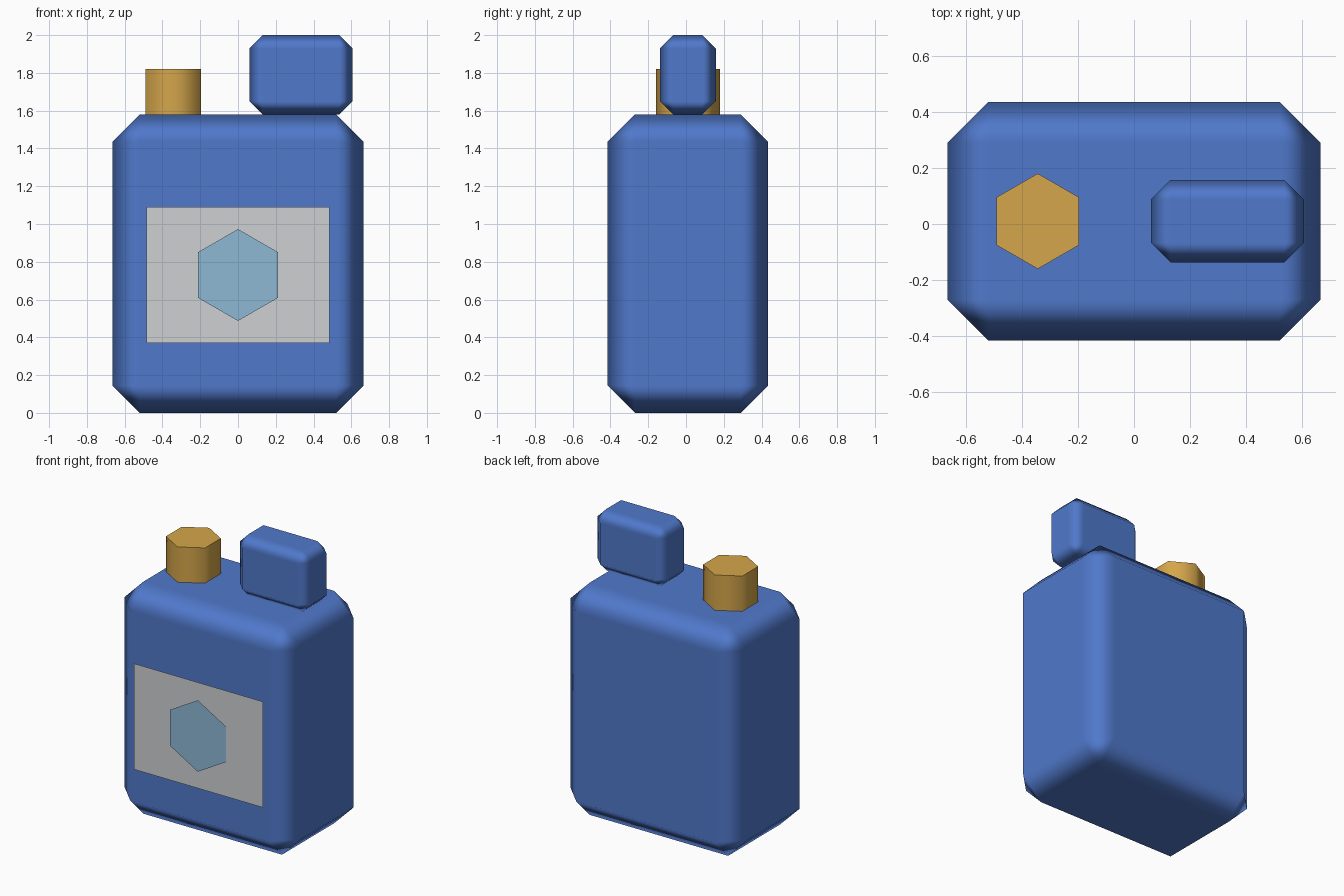
import bpy
from math import radians

# Remove the default cube
cube = bpy.data.objects.get("Cube")
if cube:
    bpy.data.objects.remove(cube, do_unlink=True)


def material(name, rgb):
    mat = bpy.data.materials.new(name)
    mat.use_nodes = True
    mat.diffuse_color = (*rgb, 1)
    for node in mat.node_tree.nodes:
        if node.type == 'BSDF_PRINCIPLED':
            node.inputs["Base Color"].default_value = (*rgb, 1)
    return mat


blue = material("blue", (0.08, 0.19, 0.60))
brass = material("brass yellow", (0.66, 0.38, 0.07))
grey = material("light grey", (0.62, 0.63, 0.65))
sky = material("pale blue", (0.27, 0.48, 0.66))


def finish(name, mat):
    """Name the active object, apply its transform and colour it."""
    obj = bpy.context.object
    obj.name = name
    bpy.ops.object.transform_apply(location=False, rotation=True, scale=True)
    obj.data.materials.append(mat)
    return obj


def chamfered_box(name, centre, size, chamfer, mat):
    """Box with one-segment chamfers shaded softly between flat sides."""
    bpy.ops.mesh.primitive_cube_add(size=1, location=centre)
    bpy.context.object.scale = size
    obj = finish(name, mat)
    bpy.ops.object.shade_smooth()
    bevel = obj.modifiers.new("chamfer", 'BEVEL')
    bevel.width = chamfer
    bevel.segments = 1
    bevel.limit_method = 'NONE'
    bevel.harden_normals = True
    return obj


MID_Y = 0.01      # the bottle sits slightly behind the label
SHOULDER = 1.58   # height of the bottle's top face

# Bottle and grip
chamfered_box("bottle_body", (0, MID_Y, SHOULDER / 2), (1.33, 0.85, SHOULDER), 0.145, blue)
chamfered_box("grip", (0.333, MID_Y, 1.79), (0.545, 0.295, 0.42), 0.07, blue)

# Six-sided cap, smooth around its sides with a sharp rim
bpy.ops.mesh.primitive_cylinder_add(vertices=6, radius=0.17, depth=0.24,
                                    location=(-0.343, MID_Y, SHOULDER + 0.12))
finish("cap", brass)
bpy.ops.object.shade_smooth_by_angle(angle=radians(70))

# Label sheet on the front
bpy.ops.mesh.primitive_plane_add(size=1, location=(0, -0.424, 0.73),
                                 rotation=(radians(90), 0, 0))
bpy.context.object.scale = (0.97, 0.72, 1)
finish("label", grey)

# Hexagon on the label
bpy.ops.mesh.primitive_circle_add(vertices=6, radius=0.243, fill_type='NGON',
                                  location=(0, -0.432, 0.73),
                                  rotation=(radians(90), 0, 0))
finish("label_hexagon", sky)
